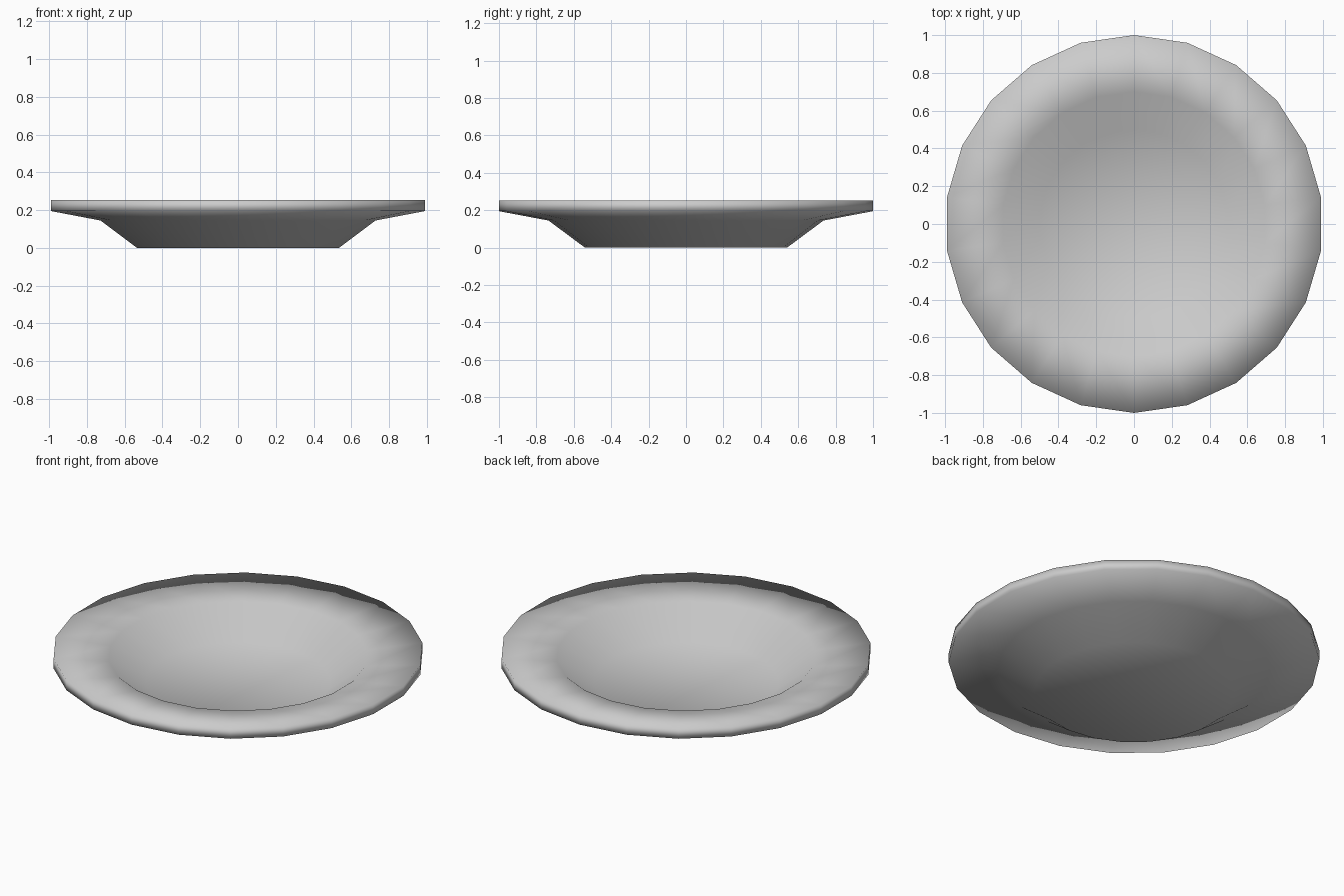
import bpy, bmesh
from math import sin, cos, tau

if "Cube" in bpy.data.objects:
    bpy.data.objects.remove(bpy.data.objects["Cube"])

SIDES = 22

# Plate cross-section (radius, height): foot, well wall, brim, lip, then back inside to the floor
PROFILE = [(0.54, 0.0), (0.735, 0.145), (1.0, 0.195),
           (1.0, 0.253), (0.70, 0.222), (0.50, 0.07)]

bm = bmesh.new()
rings = [[bm.verts.new((r * sin(tau * i / SIDES), r * cos(tau * i / SIDES), z))
          for i in range(SIDES)] for r, z in PROFILE]

# Skin between neighbouring rings
for a, b in zip(rings, rings[1:]):
    for i in range(SIDES):
        j = (i + 1) % SIDES
        bm.faces.new((a[i], a[j], b[j], b[i]))

# Underside and inner floor
bm.faces.new(rings[0])
bm.faces.new(rings[-1])
bmesh.ops.recalc_face_normals(bm, faces=bm.faces)

# The whole plate is smooth shaded
for f in bm.faces:
    f.smooth = True

mesh = bpy.data.meshes.new("plate")
bm.to_mesh(mesh)
bm.free()
bpy.context.collection.objects.link(bpy.data.objects.new("plate", mesh))
